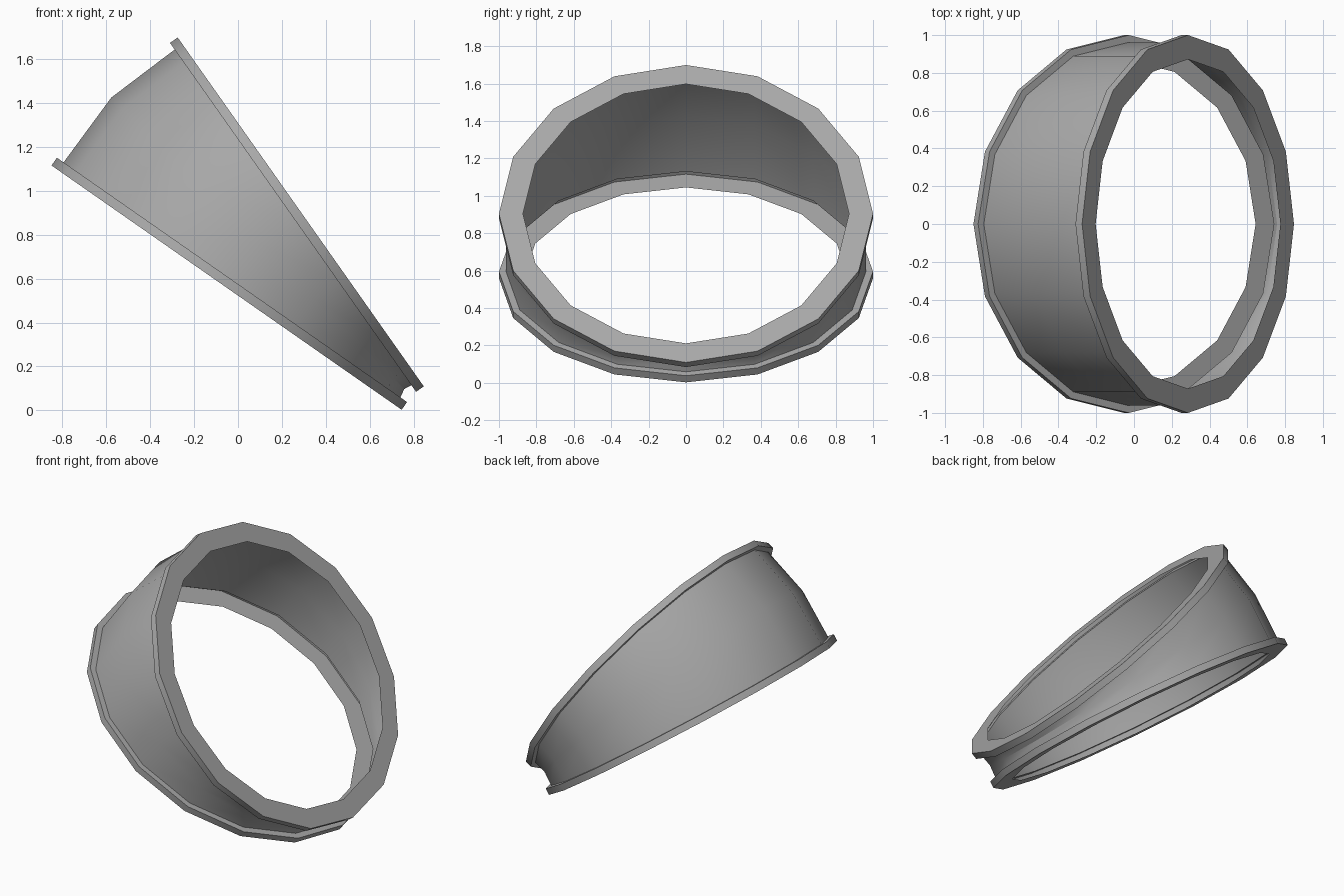
import bpy, bmesh, math
from mathutils import Vector

if "Cube" in bpy.data.objects:
    bpy.data.objects.remove(bpy.data.objects["Cube"])

SIDES = 16
LOW = math.radians(34.9)      # tilt of the lower mouth
HIGH = math.radians(54.8)     # tilt of the upper mouth
MID = (LOW + HIGH) / 2

metal = bpy.data.materials.new("grey metal")
metal.use_nodes = True
grey = (0.4, 0.4, 0.4, 1)
metal.diffuse_color = grey
metal.node_tree.nodes["Principled BSDF"].inputs["Base Color"].default_value = grey


def ring(bm, centre, tilt, radius, squash=0.973):
    """Closed ring of vertices, slightly flattened in the plane of the bend."""
    across = Vector((math.cos(tilt), 0, -math.sin(tilt)))
    verts = []
    for i in range(SIDES):
        a = math.tau * i / SIDES
        offset = across * (radius * squash * math.cos(a)) + Vector((0, radius * math.sin(a), 0))
        verts.append(bm.verts.new(centre + offset))
    return verts


def axis(tilt):
    return Vector((math.sin(tilt), 0, math.cos(tilt)))


# centres of the two mouths, the flange seats and the middle of the bend
THICK = 0.043
low_face = Vector((-0.052, 0, 0.559))
high_face = Vector((0.286, 0, 0.904))
low_seat = low_face + axis(LOW) * THICK
high_seat = high_face - axis(HIGH) * THICK
mid = Vector((0.09, 0, 0.761))

HOLE, RIM, BODY = 0.872, 1.0, 0.962

# one thin sheet: lower flange, bent body, upper flange
bm = bmesh.new()
rings = [
    ring(bm, low_face, LOW, HOLE),
    ring(bm, low_face, LOW, RIM),
    ring(bm, low_seat, LOW, RIM),
    ring(bm, low_seat, LOW, BODY),
    ring(bm, mid, MID, BODY, 0.979),
    ring(bm, high_seat, HIGH, BODY),
    ring(bm, high_seat, HIGH, RIM),
    ring(bm, high_face, HIGH, RIM),
    ring(bm, high_face, HIGH, HOLE),
]
for a, b in zip(rings, rings[1:]):
    for i in range(SIDES):
        j = (i + 1) % SIDES
        bm.faces.new((a[i], b[i], b[j], a[j]))

# turn the sheet so that the body faces outward
bm.normal_update()
body_face = next(f for f in bm.faces if rings[3][0] in f.verts and rings[4][0] in f.verts)
if body_face.normal.dot(body_face.calc_center_median() - mid) < 0:
    bmesh.ops.reverse_faces(bm, faces=bm.faces[:])

mesh = bpy.data.meshes.new("pipe_elbow")
bm.to_mesh(mesh)
bm.free()
mesh.materials.append(metal)
elbow = bpy.data.objects.new("pipe_elbow", mesh)
bpy.context.collection.objects.link(elbow)

# smooth body with crisp flange edges
bpy.ops.object.select_all(action="DESELECT")
elbow.select_set(True)
bpy.context.view_layer.objects.active = elbow
bpy.ops.object.shade_smooth_by_angle(angle=math.radians(30))
